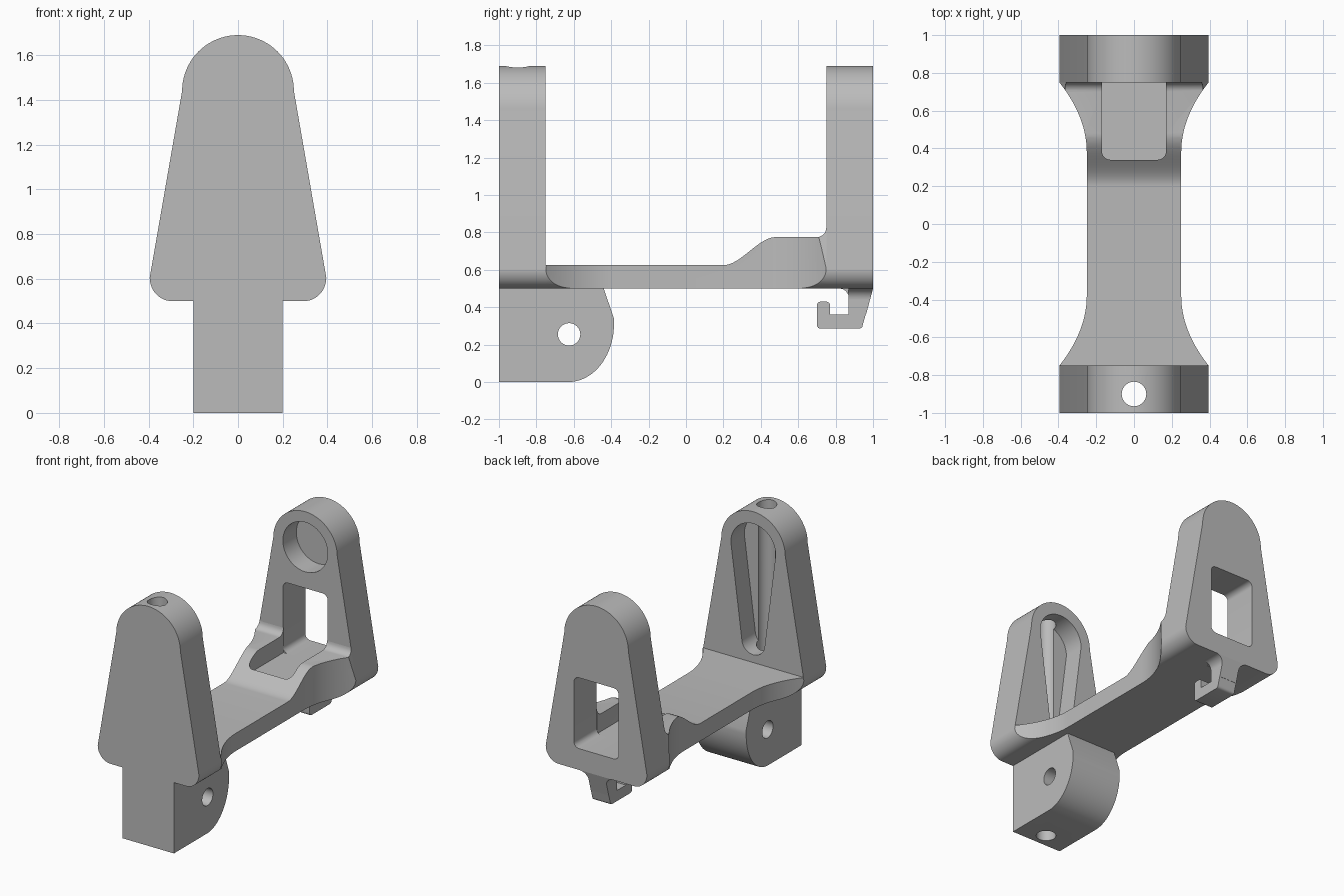
import bpy, bmesh
from math import sin, cos, radians

old = bpy.data.objects.get("Cube")
if old:
    bpy.data.objects.remove(old, do_unlink=True)

grey = bpy.data.materials.new("plain_grey")
grey.use_nodes = True
grey.diffuse_color = (0.5, 0.5, 0.5, 1)
grey.node_tree.nodes["Principled BSDF"].inputs["Base Color"].default_value = (0.5, 0.5, 0.5, 1)


def arc(cu, cv, ru, rv, start, end, n=16):
    """Points along an elliptical arc, angles in degrees."""
    angles = [radians(start + (end - start) * i / n) for i in range(n + 1)]
    return [(cu + ru * cos(a), cv + rv * sin(a)) for a in angles]


def rounded_rect(u0, v0, u1, v1, r):
    return (arc(u1 - r, v1 - r, r, r, 0, 90, 6) + arc(u0 + r, v1 - r, r, r, 90, 180, 6)
            + arc(u0 + r, v0 + r, r, r, 180, 270, 6) + arc(u1 - r, v0 + r, r, r, 270, 360, 6))


def prism(name, outline, axis, lo, hi):
    """Extrude a 2D outline along an axis from lo to hi."""
    place = {"x": lambda u, v, d: (d, u, v),
             "y": lambda u, v, d: (u, d, v),
             "z": lambda u, v, d: (u, v, d)}[axis]
    bm = bmesh.new()
    bottom = bm.faces.new([bm.verts.new(place(u, v, lo)) for u, v in outline])
    side = bmesh.ops.extrude_face_region(bm, geom=[bottom])["geom"]
    shift = place(0, 0, hi - lo)
    bmesh.ops.translate(bm, vec=shift, verts=[g for g in side if isinstance(g, bmesh.types.BMVert)])
    bmesh.ops.remove_doubles(bm, verts=bm.verts, dist=0.0001)
    bmesh.ops.recalc_face_normals(bm, faces=bm.faces)
    mesh = bpy.data.meshes.new(name)
    bm.to_mesh(mesh)
    bm.free()
    mesh.materials.append(grey)
    obj = bpy.data.objects.new(name, mesh)
    bpy.context.collection.objects.link(obj)
    return obj


def select(obj):
    bpy.ops.object.select_all(action="DESELECT")
    obj.select_set(True)
    bpy.context.view_layer.objects.active = obj


def combine(obj, tool, operation="DIFFERENCE"):
    """Apply a boolean and throw the tool away."""
    mod = obj.modifiers.new("cut", "BOOLEAN")
    mod.operation, mod.solver, mod.object = operation, "EXACT", tool
    select(obj)
    bpy.ops.object.modifier_apply(modifier=mod.name)
    bpy.data.objects.remove(tool, do_unlink=True)


def pin_hole():
    return prism("pin_cutter", arc(0, -0.9, 0.065, 0.065, 0, 360, 32), "z", -0.1, 1.8)


# Tapered outline shared by both uprights and the arm
upright = (arc(0, 1.44, 0.25, 0.25, 0, 180, 40)
           + arc(-0.295, 0.605, 0.1, 0.105, 180, 270, 12)
           + arc(0.295, 0.605, 0.1, 0.105, 270, 360, 12))

# Front upright with tapered recess and vertical pin hole
front = prism("front_upright", upright, "y", -1, -0.75)
slot = arc(0, 1.43, 0.175, 0.175, 0, 180, 32) + arc(0, 0.77, 0.09, 0.09, 180, 360, 24)
combine(front, prism("slot_cutter", slot, "y", -0.9, -0.6))
combine(front, pin_hole())

# Rear upright with round pocket and window
rear = prism("rear_upright", upright, "y", 0.75, 1)
combine(rear, prism("pocket_cutter", arc(0, 1.44, 0.175, 0.175, 0, 360, 48), "y", 0.6, 0.9))
combine(rear, prism("window_cutter", rounded_rect(-0.175, 0.65, 0.175, 1.15, 0.04), "y", 0.6, 1.1))

# Arm: stepped side profile, trimmed by flared plan and upright outline
step = []
for i in range(17):
    t = i / 16
    step.append((0.2 + 0.28 * t, 0.625 + 0.15 * t * t * (3 - 2 * t)))
side = ([(-0.75, 0.4), (-0.75, 0.625)] + step
        + arc(0.7, 0.825, 0.05, 0.05, -90, 0, 6) + [(0.75, 0.4)])
arm = prism("connecting_arm", side, "x", -0.5, 0.5)
flare = [(0.25 + 0.145 * (i / 14) ** 2, 0.38 + 0.37 * i / 14) for i in range(15)]
right_edge = [(x, -y) for x, y in reversed(flare)] + flare
plan = right_edge + [(-x, y) for x, y in reversed(right_edge)]
combine(arm, prism("plan_trim", plan, "z", 0.3, 1), "INTERSECT")
combine(arm, prism("outline_trim", upright, "y", -0.9, 0.9), "INTERSECT")
combine(arm, prism("arm_pocket_cutter", rounded_rect(-0.17, 0.34, 0.17, 1, 0.045), "z", 0.65, 1.2))

# Hinge lug below the front upright
lug_side = ([(-1, 0)] + arc(-0.63, 0.31, 0.245, 0.31, -90, 0, 20)
            + [(-0.385, 0.34), (-0.44, 0.5), (-1, 0.5)])
lug = prism("hinge_lug", lug_side, "x", -0.2, 0.2)
combine(lug, prism("hinge_cutter", arc(-0.625, 0.255, 0.06, 0.06, 0, 360, 32), "x", -0.4, 0.4))
combine(lug, pin_hole())

# Hook below the rear upright, with a flared root
hook_side = ([(1, 0.5)] + arc(0.925, 0.305, 0.02, 0.02, 0, -90, 4)
             + arc(0.72, 0.305, 0.02, 0.02, 270, 180, 4)
             + arc(0.72, 0.41, 0.02, 0.02, 180, 90, 4)
             + arc(0.75, 0.41, 0.02, 0.02, 90, 0, 4)
             + [(0.77, 0.36), (0.87, 0.36)]
             + arc(0.82, 0.45, 0.05, 0.05, 0, 90, 6))
hook = prism("hook", hook_side, "x", -0.07, 0.07)
root_half = arc(0.13, 0.44, 0.06, 0.06, 90, 180, 8) + [(0.07, 0.36)]
root_outline = root_half + [(-x, z) for x, z in reversed(root_half)]
root = prism("hook_root", root_outline, "y", 0.87, 1)
slant = [(0.8, 0.3), (0.946, 0.3), (1, 0.5), (1, 0.6), (0.8, 0.6)]
combine(root, prism("slant_trim", slant, "x", -0.3, 0.3), "INTERSECT")

# Smooth the curved walls, keep edges sharp
for part in (front, rear, arm, lug, hook, root):
    select(part)
    bpy.ops.object.shade_smooth_by_angle(angle=radians(30))
